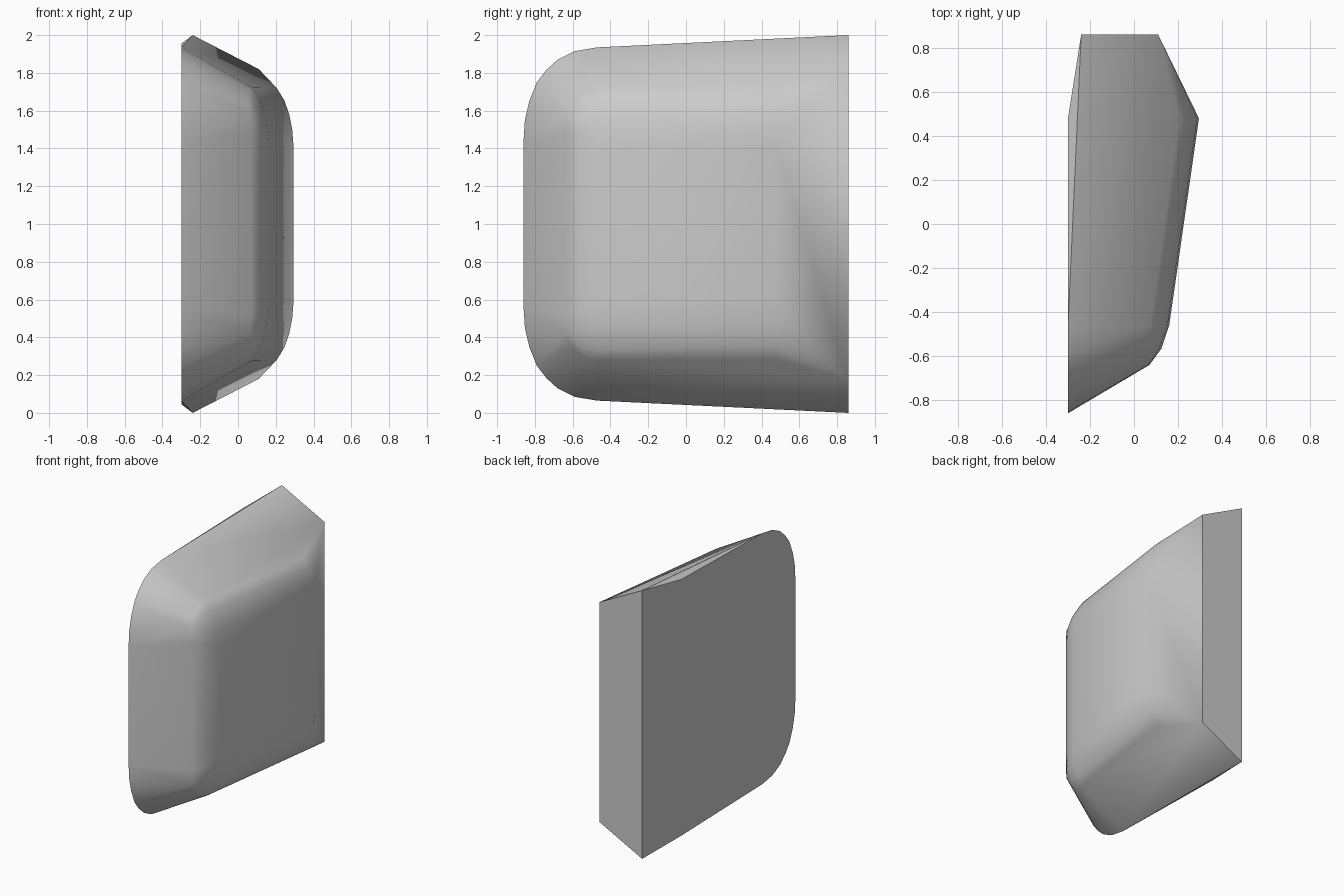
import bpy, bmesh, math

if "Cube" in bpy.data.objects:
    bpy.data.objects.remove(bpy.data.objects["Cube"])

grey = bpy.data.materials.new("plain grey")
grey.diffuse_color = (0.6, 0.6, 0.6, 1)
grey.use_nodes = True
grey.node_tree.nodes["Principled BSDF"].inputs["Base Color"].default_value = grey.diffuse_color

# Lower half of each outline; the upper half is its mirror about z = 1
# Flat inner wall with rounded front corners, at x = -0.30
WALL_X = -0.30
wall = [(-0.86, 0.56), (-0.853, 0.45), (-0.83, 0.35), (-0.79, 0.25), (-0.74, 0.185),
        (-0.68, 0.13), (-0.59, 0.085), (-0.47, 0.065), (0.48, 0.045)]
points = [(WALL_X, y, z) for y, z in wall]

# Flat back end
points += [(-0.24, 0.86, 0.0), (0.11, 0.86, 0.18)]

# Widest section, near the back
points += [(x, 0.48, z) for x, z in
           [(0.205, 0.28), (0.245, 0.345), (0.27, 0.415), (0.287, 0.50), (0.295, 0.60)]]

# Rounded front shoulder: narrow section, middle ring, front ring
points += [(x, -0.46, z) for x, z in
           [(0.075, 0.278), (0.11, 0.335), (0.135, 0.40), (0.152, 0.47), (0.16, 0.58)]]
points += [(0.125, -0.565, 0.54), (0.115, -0.565, 0.44), (0.085, -0.555, 0.35)]
points += [(0.07, -0.64, 0.52), (0.066, -0.64, 0.42), (0.052, -0.61, 0.355),
           (0.058, -0.53, 0.29)]

# Closed convex shell through both halves
bm = bmesh.new()
for x, y, z in points:
    bm.verts.new((x, y, z))
    bm.verts.new((x, y, 2 - z))
result = bmesh.ops.convex_hull(bm, input=bm.verts[:])
inside = {g for g in result["geom_interior"] + result["geom_unused"]
          if isinstance(g, bmesh.types.BMVert)}
bmesh.ops.delete(bm, geom=list(inside), context='VERTS')
bmesh.ops.dissolve_limit(bm, angle_limit=math.radians(0.5), verts=bm.verts[:], edges=bm.edges[:])
bmesh.ops.recalc_face_normals(bm, faces=bm.faces[:])

mesh = bpy.data.meshes.new("shell")
bm.to_mesh(mesh)
bm.free()
shell = bpy.data.objects.new("shell", mesh)
bpy.context.collection.objects.link(shell)
mesh.materials.append(grey)

# Smooth rounded edges, crisp rims
bpy.context.view_layer.objects.active = shell
shell.select_set(True)
bpy.ops.object.shade_smooth_by_angle(angle=math.radians(30))
